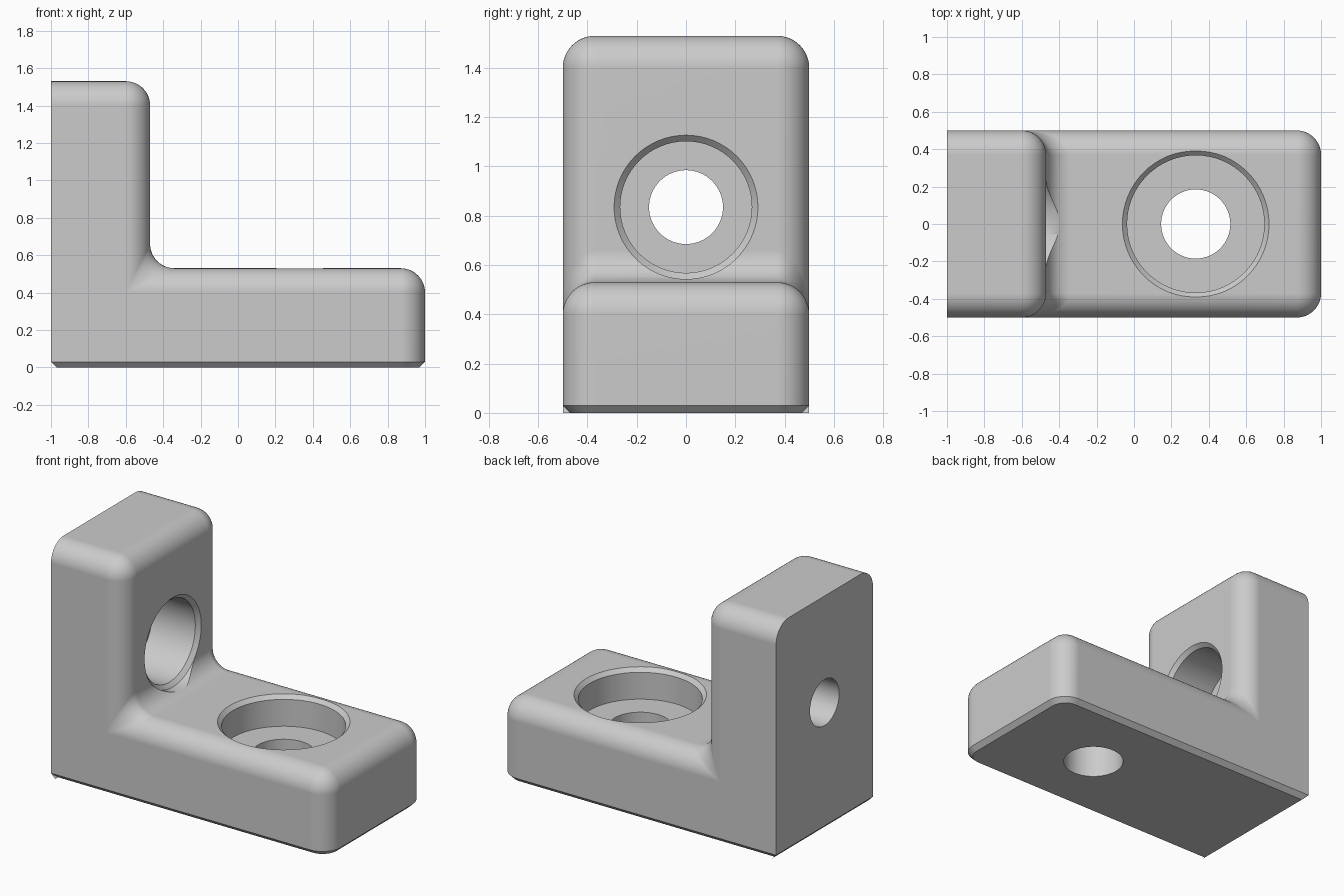
import bpy, bmesh
from math import sin, cos, pi
from mathutils import Vector

cube = bpy.data.objects.get("Cube")
if cube:
    bpy.data.objects.remove(cube, do_unlink=True)

ROUND, CHAMFER, STEPS = 0.13, 0.03, 12
HALF_WIDTH, TOP, FOOT_TOP, STEP_X = 0.5, 1.53, 0.53, -0.47

grey = bpy.data.materials.new("light_grey")
grey.use_nodes = True
colour = (0.6, 0.6, 0.6, 1)
grey.diffuse_color = colour
grey.node_tree.nodes["Principled BSDF"].inputs["Base Color"].default_value = colour


def add_object(name, bm):
    mesh = bpy.data.meshes.new(name)
    bm.to_mesh(mesh)
    bm.free()
    mesh.materials.append(grey)
    obj = bpy.data.objects.new(name, mesh)
    bpy.context.collection.objects.link(obj)
    return obj


def arc(cx, cz, r, start, end):
    angles = [start + (end - start) * i / STEPS for i in range(STEPS + 1)]
    return [(cx + r * cos(a), cz + r * sin(a)) for a in angles]


def section(d):
    """L outline drawn in by d, with its corners rounded to match."""
    r = ROUND - d
    inner = ROUND
    return ([(-1, CHAMFER), (-1, TOP - d)]
            + arc(STEP_X - inner, TOP - inner, r, pi / 2, 0)
            + arc(STEP_X - d + r, FOOT_TOP - d + r, r, pi, 1.5 * pi)
            + arc(1 - inner, FOOT_TOP - inner, r, pi / 2, 0)
            + [(1 - d, CHAMFER)])


# Bracket body: rounded L sections lofted across the width
bm = bmesh.new()
half = []
for i in range(STEPS + 1):
    t = pi / 2 * i / STEPS
    half.append((HALF_WIDTH - ROUND + ROUND * sin(t), ROUND * (1 - cos(t))))
stations = [(-y, d) for y, d in reversed(half)] + half
rows = [[bm.verts.new((x, y, z)) for x, z in section(d)] for y, d in stations]
for a, b in zip(rows, rows[1:]):
    for j in range(len(a) - 1):
        bm.faces.new((a[j], a[j + 1], b[j + 1], b[j]))
bm.faces.new(rows[0])
bm.faces.new(rows[-1])
bm.faces.new([r[0] for r in rows] + [r[-1] for r in reversed(rows)])
bmesh.ops.remove_doubles(bm, verts=bm.verts, dist=0.0001)
bmesh.ops.recalc_face_normals(bm, faces=bm.faces)

# Chamfer round the underside
base = [f for f in bm.faces if all(abs(v.co.z - CHAMFER) < 0.001 for v in f.verts)]
bmesh.ops.inset_region(bm, faces=base, thickness=CHAMFER, depth=0,
                       use_even_offset=True, use_boundary=True)
for v in {v for f in base for v in f.verts}:
    v.co.z = 0
bracket = add_object("angle_bracket", bm)


def cut_bore(name, head, shank, depth, location, tilt):
    """Counterbored hole with a chamfered rim, cut along local -z."""
    rim = head + 0.025
    profile = [(0, 0.2), (rim, 0.2), (rim, 0), (head, -0.025),
               (head, -depth), (shank, -depth), (shank, -1), (0, -1)]
    bm = bmesh.new()
    verts = [bm.verts.new((r, 0, h)) for r, h in profile]
    edges = [bm.edges.new(pair) for pair in zip(verts, verts[1:])]
    bmesh.ops.spin(bm, geom=verts + edges, cent=(0, 0, 0), axis=(0, 0, 1),
                   angle=2 * pi, steps=64)
    bmesh.ops.remove_doubles(bm, verts=bm.verts, dist=0.0001)
    bmesh.ops.recalc_face_normals(bm, faces=bm.faces)
    cutter = add_object(name, bm)
    cutter.location = location
    cutter.rotation_euler.y = tilt
    cutter.hide_render = True
    bpy.context.view_layer.update()
    mod = bracket.modifiers.new(name, 'BOOLEAN')
    mod.operation = 'DIFFERENCE'
    mod.solver = 'EXACT'
    mod.object = cutter
    bpy.ops.object.modifier_apply(modifier=mod.name)
    bpy.data.objects.remove(cutter, do_unlink=True)


for obj in bpy.context.selected_objects:
    obj.select_set(False)
bpy.context.view_layer.objects.active = bracket
bracket.select_set(True)

# Holes through the foot and the upright
cut_bore("foot_bore", 0.367, 0.185, 0.2, Vector((0.33, 0, FOOT_TOP)), 0)
cut_bore("upright_bore", 0.267, 0.15, 0.335, Vector((STEP_X, 0, 0.835)), pi / 2)

bpy.ops.object.shade_smooth_by_angle(angle=pi / 6)
normals = bracket.modifiers.new("flat_face_normals", 'WEIGHTED_NORMAL')
normals.keep_sharp = True
